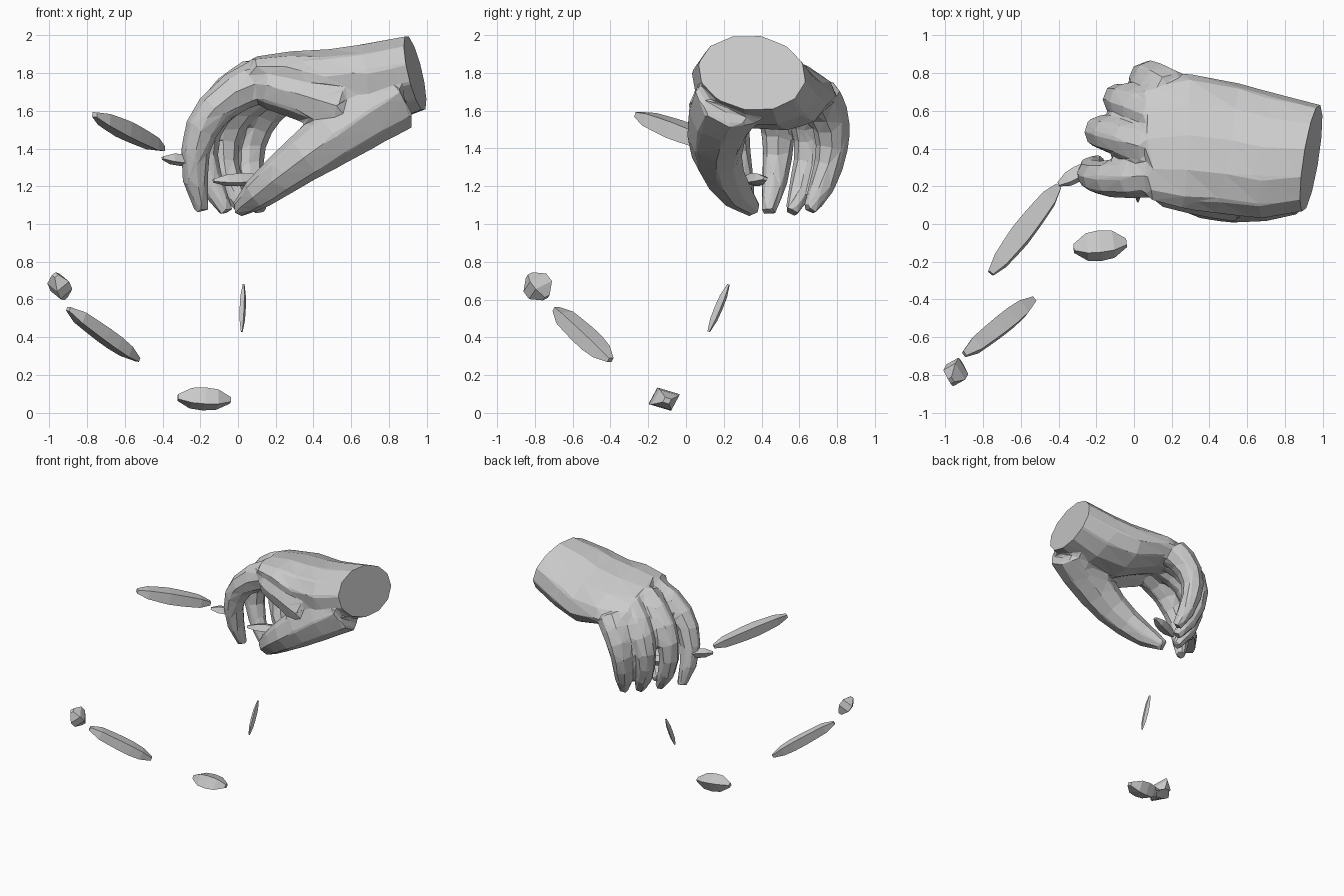
import bpy, bmesh, math, random
from mathutils import Vector

if "Cube" in bpy.data.objects:
    bpy.data.objects.remove(bpy.data.objects["Cube"])

random.seed(4)


def tube(bm, pts, widths, heights, sides=8, side=(0, 1, 0), turn=0.0):
    """Loft elliptical rings along a path."""
    rings = []
    for i, p in enumerate(pts):
        t = (pts[min(i + 1, len(pts) - 1)] - pts[max(i - 1, 0)]).normalized()
        u = Vector(side)
        u = (u - t * u.dot(t)).normalized()
        v = t.cross(u)
        angles = [math.tau * k / sides + turn for k in range(sides)]
        rings.append([bm.verts.new(p + u * widths[i] * math.cos(a) + v * heights[i] * math.sin(a))
                      for a in angles])
    faces = [bm.faces.new(rings[0][::-1]), bm.faces.new(rings[-1])]
    for a, b in zip(rings, rings[1:]):
        for k in range(sides):
            n = (k + 1) % sides
            faces.append(bm.faces.new((a[k], a[n], b[n], b[k])))
    bmesh.ops.recalc_face_normals(bm, faces=faces)


def limb(bm, start, bend, end, r0, r1, steps=7):
    """Tapering tube along a quadratic curve, with a rounded end."""
    a, b, c = Vector(start), Vector(bend), Vector(end)
    ts = [i / (steps - 1) for i in range(steps)]
    pts = [a * (1 - t) ** 2 + b * 2 * t * (1 - t) + c * t * t for t in ts]
    radii = [r0 + (r1 - r0) * t for t in ts]
    radii[-1] *= .65
    tube(bm, pts, radii, radii)


def cord(name, start, end, radius):
    """Ragged four-sided length of cord that narrows at both ends."""
    a, b = Vector(start), Vector(end)
    steps = 3 + round((b - a).length / .13)
    ts = [i / (steps - 1) for i in range(steps)]
    radii = [radius * (.3 + .7 * math.sin(math.pi * t) ** .5 * random.uniform(.9, 1.1))
             if 0 < t < 1 else radius * .3 for t in ts]
    bm = bmesh.new()
    tube(bm, [a.lerp(b, t) for t in ts], radii, [r * .75 for r in radii], 4, turn=.4)
    bmesh.ops.triangulate(bm, faces=bm.faces)
    add_object(name, bm)


def add_object(name, bm):
    me = bpy.data.meshes.new(name)
    bm.to_mesh(me)
    bm.free()
    ob = bpy.data.objects.new(name, me)
    bpy.context.collection.objects.link(ob)
    return ob


bm = bmesh.new()
# Palm and wrist, little-finger side slightly lower
palm = [(1.08, .35, 1.84), (.72, .36, 1.74), (.5, .4, 1.71), (.27, .44, 1.75), (.06, .43, 1.77)]
tube(bm, [Vector(p) for p in palm], (.26, .34, .36, .37, .31), (.19, .22, .21, .15, .1),
     12, side=(0, 1, -.22))
# Thumb and the web beside it
limb(bm, (.82, .24, 1.68), (.31, .03, 1.34), (0, .36, 1.075), .2, .07)
limb(bm, (.55, .16, 1.62), (.3, .18, 1.7), (.1, .23, 1.75), .15, .12)
# Four curled fingers: knuckle, bend, tip
for knuckle, bend, tip in (
    ((.12, .26, 1.76), (-.35, .2, 1.6), (-.19, .33, 1.07)),
    ((.1, .41, 1.77), (-.38, .555, 1.55), (-.06, .435, 1.06)),
    ((.12, .57, 1.73), (-.24, .755, 1.49), (.04, .56, 1.06)),
    ((.2, .7, 1.68), (-.04, .87, 1.46), (.12, .655, 1.07)),
):
    limb(bm, knuckle, bend, tip, .12, .06)
hand = add_object("hand", bm)

# Fuse the hand into one skin, then reduce it to large flat facets
mod = hand.modifiers.new("fuse", "REMESH")
mod.mode = "VOXEL"
mod.voxel_size = .018
mod = hand.modifiers.new("blend", "SMOOTH")
mod.iterations = 3
mod = hand.modifiers.new("facet", "DECIMATE")
mod.ratio = .035
dg = bpy.context.evaluated_depsgraph_get()
skin = bpy.data.meshes.new_from_object(hand.evaluated_get(dg))
hand.modifiers.clear()
bm = bmesh.new()
bm.from_mesh(skin)
# Flat slanted cut at the wrist
bmesh.ops.bisect_plane(bm, geom=bm.verts[:] + bm.edges[:] + bm.faces[:],
                       plane_co=(.94, .355, 1.8), plane_no=(.97, -.135, .2), clear_outer=True)
bmesh.ops.holes_fill(bm, edges=[e for e in bm.edges if e.is_boundary])
for f in bm.faces:
    f.smooth = False
bm.to_mesh(hand.data)
bm.free()

# Broken lengths of cord hanging in a loop from the grip
cord("cord_upper", (-.76, -.26, 1.58), (-.4, .2, 1.4), .08)
cord("cord_by_finger", (-.4, .21, 1.35), (-.2, .32, 1.33), .045)
cord("cord_in_grip", (-.13, .31, 1.23), (.14, .42, 1.24), .05)
cord("cord_hanging", (.02, .12, .43), (.03, .225, .68), .025)
cord("cord_bottom", (-.32, -.13, .08), (-.04, -.1, .065), .085)
cord("cord_lower", (-.9, -.69, .55), (-.53, -.4, .28), .07)
cord("cord_lower_end", (-.97, -.83, .73), (-.92, -.74, .61), .08)
